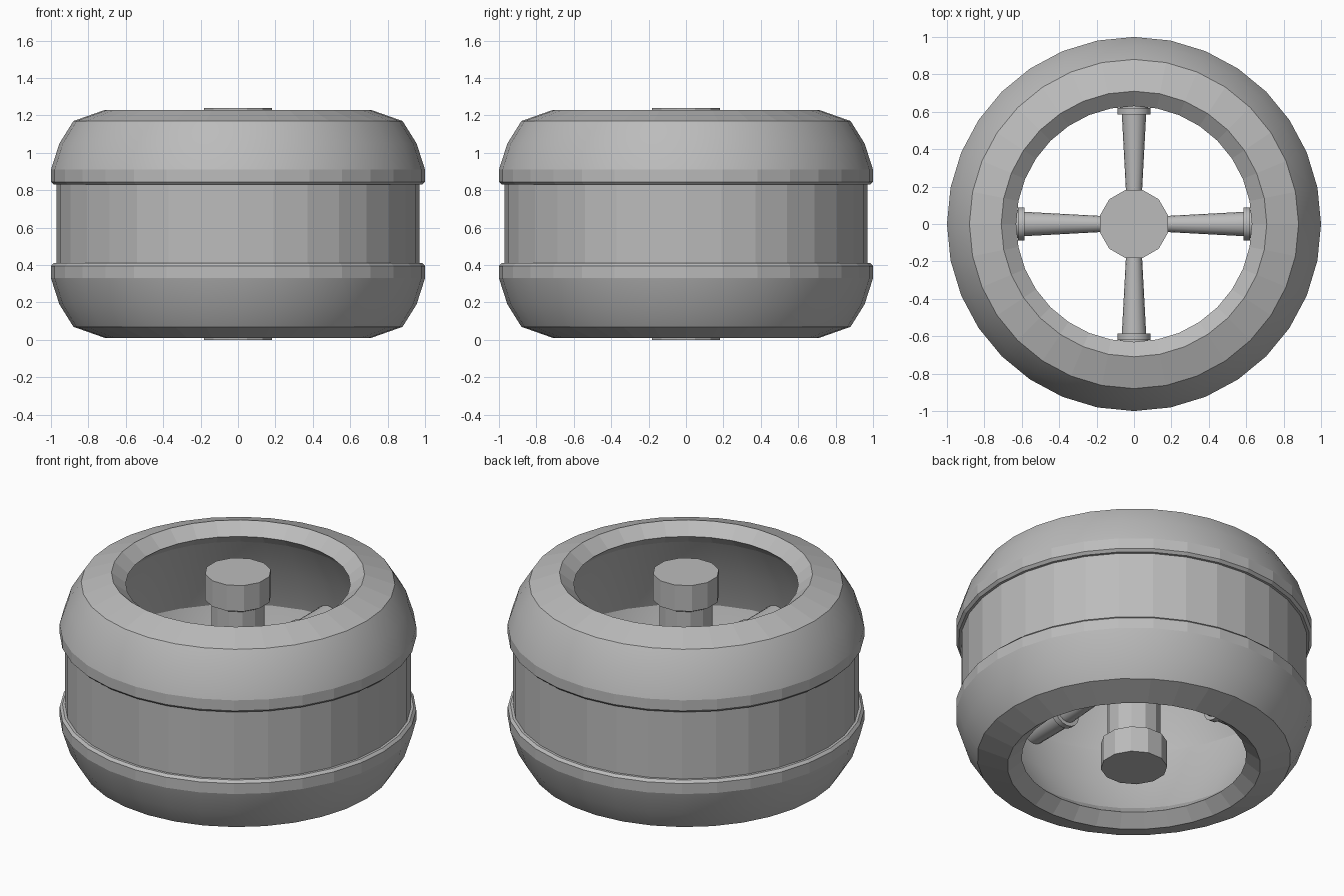
import bpy
import math
from mathutils import Matrix

MID = 0.62      # height of the wheel's centre plane
SEGMENTS = 32

old = bpy.data.objects.get("Cube")
if old:
    bpy.data.objects.remove(old, do_unlink=True)

grey = bpy.data.materials.new("plain_grey")
grey.use_nodes = True
grey.diffuse_color = (0.5, 0.5, 0.5, 1)
grey.node_tree.nodes["Principled BSDF"].inputs["Base Color"].default_value = (0.5, 0.5, 0.5, 1)


def lathe(name, profile, sides, phase=0.0, smooth_spans=(), caps=False):
    """Spin (radius, height) points about z, from outside bottom to top."""
    verts, faces, smooth = [], [], []
    for radius, z in profile:
        for i in range(sides):
            a = phase + math.tau * i / sides
            verts.append((radius * math.cos(a), radius * math.sin(a), z))
    for p in range(len(profile) - 1):
        for i in range(sides):
            j = (i + 1) % sides
            faces.append((p * sides + i, p * sides + j, (p + 1) * sides + j, (p + 1) * sides + i))
            smooth.append(p in smooth_spans)
    if caps:
        last = (len(profile) - 1) * sides
        faces.append(tuple(reversed(range(sides))))
        faces.append(tuple(range(last, last + sides)))
        smooth += [False, False]
    mesh = bpy.data.meshes.new(name)
    mesh.from_pydata(verts, [], faces)
    mesh.polygons.foreach_set("use_smooth", smooth)
    mesh.materials.append(grey)
    obj = bpy.data.objects.new(name, mesh)
    bpy.context.collection.objects.link(obj)
    return obj


def sharpen(obj):
    bpy.ops.object.select_all(action="DESELECT")
    obj.select_set(True)
    bpy.context.view_layer.objects.active = obj
    smooth = [f.use_smooth for f in obj.data.polygons]
    bpy.ops.object.shade_smooth_by_angle(angle=math.radians(28))
    obj.data.polygons.foreach_set("use_smooth", smooth)


# Tyre halves: step, side strip, rounded shoulder, rim face, lip, hollow inside
tyre = [(0.97, 0.21), (0.985, 0.21), (1.0, 0.225), (1.0, 0.29), (0.955, 0.43), (0.88, 0.55),
        (0.71, 0.61), (0.63, 0.545), (0.70, 0.48), (0.83, 0.24), (0.90, 0)]
upper = lathe("upper_tyre", [(r, MID + z) for r, z in tyre], SEGMENTS, smooth_spans=(3, 4, 8, 9))
lower = lathe("lower_tyre", [(r, MID - z) for r, z in tyre], SEGMENTS, smooth_spans=(3, 4, 8, 9))
lower.data.flip_normals()
for half in (upper, lower):
    sharpen(half)

# Recessed middle band
lathe("middle_band", [(0.97, MID - 0.215), (0.97, MID + 0.215)], SEGMENTS)

# Hub with a wider cap at each end
hub = [(0.187, -0.62), (0.187, -0.46), (0.15, -0.44)]
hub += [(r, -z) for r, z in reversed(hub)]
lathe("hub", [(r, MID + z) for r, z in hub], 12, math.radians(15), caps=True)

# Four tapered spokes, each with a collar and a thicker outer socket
spoke = [(0.04, 0.12), (0.065, 0.585), (0.088, 0.585), (0.088, 0.62), (0.075, 0.62), (0.075, 0.91)]
for side, name in enumerate(("left", "back", "right", "front")):
    obj = lathe(name + "_spoke", spoke, 16, smooth_spans=(0, 2, 4), caps=True)
    turn = Matrix.Rotation(side * math.pi / 2, 4, "Z") @ Matrix.Rotation(math.pi / 2, 4, "Y")
    obj.data.transform(Matrix.Translation((0, 0, MID)) @ turn)
    sharpen(obj)
